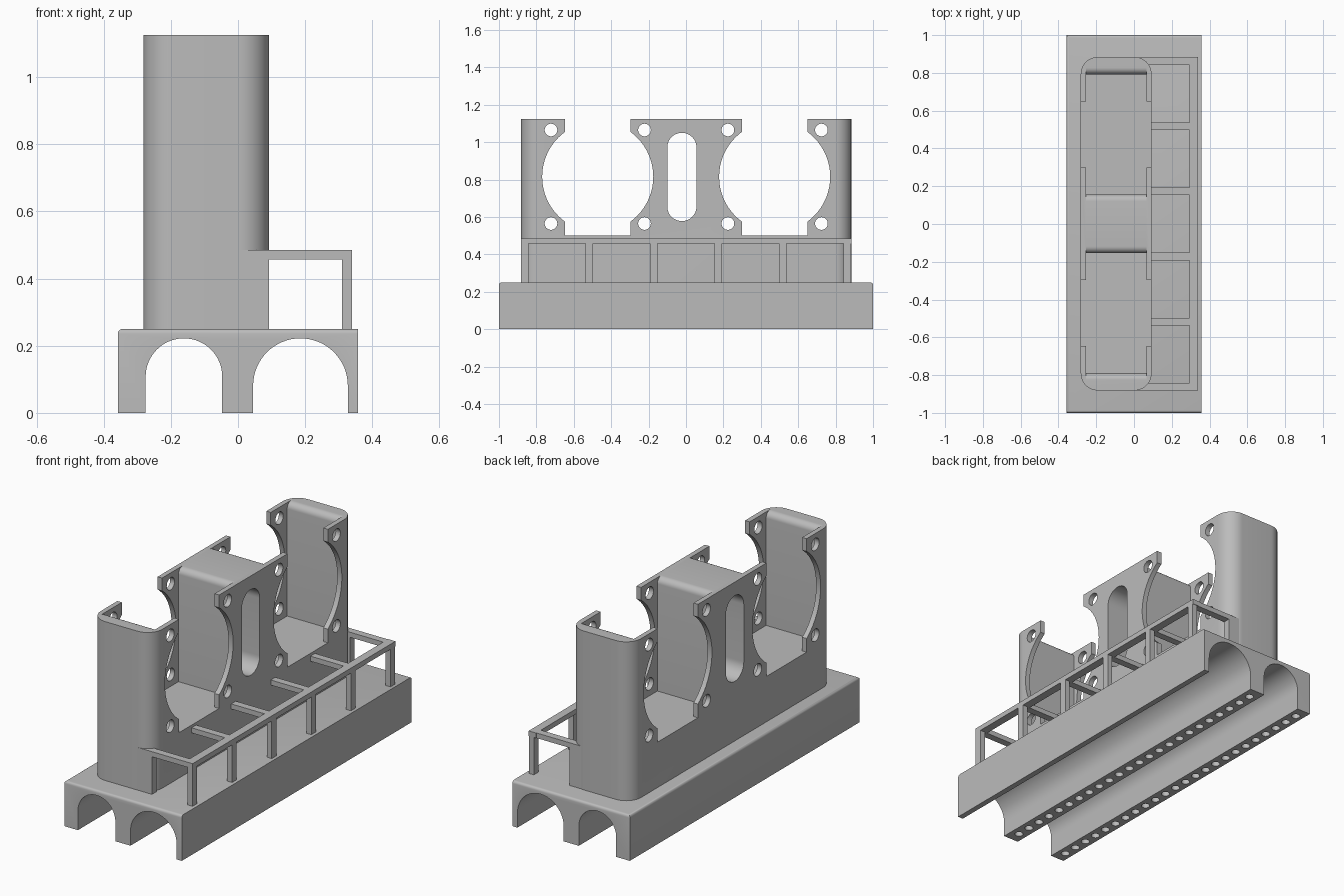
import bpy, bmesh, math

cube = bpy.data.objects.get("Cube")
if cube:
    bpy.data.objects.remove(cube, do_unlink=True)

grey = bpy.data.materials.new("plain grey")
grey.use_nodes = True
GREY = (0.5, 0.5, 0.5, 1)
grey.diffuse_color = GREY
grey.node_tree.nodes["Principled BSDF"].inputs["Base Color"].default_value = GREY


def finish(bm, name):
    bmesh.ops.recalc_face_normals(bm, faces=bm.faces)
    mesh = bpy.data.meshes.new(name)
    bm.to_mesh(mesh)
    bm.free()
    mesh.materials.append(grey)
    obj = bpy.data.objects.new(name, mesh)
    bpy.context.collection.objects.link(obj)
    return obj


def add_prism(bm, points, axis, lo, hi):
    """Extrude a 2D outline along an axis; the outline uses the other two axes in order."""
    def place(p, t):
        co = list(p)
        co.insert("xyz".index(axis), t)
        return co
    face = bm.faces.new([bm.verts.new(place(p, lo)) for p in points])
    top = bmesh.ops.extrude_face_region(bm, geom=[face])["geom"]
    for v in top:
        if isinstance(v, bmesh.types.BMVert):
            v.co["xyz".index(axis)] = hi


def prism(name, outlines, axis, lo, hi):
    bm = bmesh.new()
    for points in outlines:
        add_prism(bm, points, axis, lo, hi)
    return finish(bm, name)


def rect(a0, a1, b0, b1):
    return [(a0, b0), (a1, b0), (a1, b1), (a0, b1)]


def arc(cx, cy, r, start, end, n=24):
    angles = [math.radians(start + (end - start) * i / n) for i in range(n + 1)]
    return [(cx + r * math.cos(a), cy + r * math.sin(a)) for a in angles]


def circle(cx, cy, r, n=32):
    return arc(cx, cy, r, 0, 360, n)[:-1]


def cut(obj, cutter):
    mod = obj.modifiers.new(cutter.name, "BOOLEAN")
    mod.operation = "DIFFERENCE"
    mod.solver = "EXACT"
    mod.object = cutter
    bpy.context.view_layer.objects.active = obj
    bpy.ops.object.modifier_apply(modifier=mod.name)
    bpy.data.objects.remove(cutter, do_unlink=True)


def smooth(obj):
    bpy.ops.object.select_all(action="DESELECT")
    obj.select_set(True)
    bpy.context.view_layer.objects.active = obj
    bpy.ops.object.shade_smooth_by_angle(angle=math.radians(30))


# Base block, top edges rounded on all sides but the railing side
BASE_TOP, HALF_W = 0.25, 0.358
bm = bmesh.new()
add_prism(bm, rect(-HALF_W, HALF_W, -1, 1), "z", 0, BASE_TOP)
edges = [e for e in bm.edges
         if all(v.co.z > 0.2 for v in e.verts) and not all(v.co.x > 0 for v in e.verts)]
bmesh.ops.bevel(bm, geom=edges, offset=0.014, segments=4, profile=0.5, affect="EDGES")
base = finish(bm, "base")

# Two arched tunnels along the base
for left, right in ((-0.275, -0.047), (0.045, 0.327)):
    r = (right - left) / 2
    outline = [(left, -0.1), (right, -0.1)] + arc(left + r, 0.222 - r, r, 0, 180, 32)
    cut(base, prism("tunnel", [outline], "y", -1.1, 1.1))

# Rows of round sockets under the two wide feet
COUNT = 24
sockets = [circle(x, -0.935 + 1.87 * i / (COUNT - 1), 0.022, 20)
           for x in (-0.317, -0.001) for i in range(COUNT)]
cut(base, prism("sockets", sockets, "z", -0.05, 0.04))
smooth(base)

# Tower with rounded vertical corners
X0, X1, Y0, Y1, R, TOP, FLOOR = -0.282, 0.093, -0.881, 0.884, 0.09, 1.125, 0.5
corners = ((X1 - R, Y1 - R, 0), (X0 + R, Y1 - R, 90), (X0 + R, Y0 + R, 180), (X1 - R, Y0 + R, 270))
outline = [p for cx, cy, a in corners for p in arc(cx, cy, R, a, a + 90, 12)]
tower = prism("tower", [outline], "z", BASE_TOP, TOP)

# Two fan bays: pocket with flared mouth, side slots, round openings, screw holes
F = 0.035
for mid in (-0.472, 0.474):
    a, b = mid - 0.318, mid + 0.318
    pocket = [(a, FLOOR), (b, FLOOR)]
    pocket += arc(b + F, TOP - F, F, 180, 90, 8)
    pocket += [(b + F, TOP + 0.1), (a - F, TOP + 0.1)]
    pocket += arc(a - F, TOP - F, F, 90, 0, 8)
    cut(tower, prism("pocket", [pocket], "x", -0.255, 0.065))
    cut(tower, prism("side_slot", [rect(mid - 0.175, mid + 0.175, FLOOR, TOP + 0.1)], "x", -0.4, 0.2))
    cut(tower, prism("fan_opening", [circle(mid, 0.815, 0.297, 64)], "x", -0.4, 0.2))
    holes = [circle(mid + dy, 0.815 + dz, 0.034, 24) for dy in (-0.25, 0.25) for dz in (-0.25, 0.25)]
    cut(tower, prism("screw_holes", holes, "x", -0.4, 0.2))

# Long rounded window through the middle of the tower
SLOT_Y, SLOT_R = -0.022, 0.078
slot = arc(SLOT_Y, 1.05 - SLOT_R, SLOT_R, 0, 180) + arc(SLOT_Y, 0.578 + SLOT_R, SLOT_R, 180, 360)
cut(tower, prism("middle_window", [slot], "x", -0.4, 0.2))
smooth(tower)

# Railing: long rail, cross bars and posts
RAIL_LOW, RAIL_TOP, OUT = 0.457, 0.485, 0.34
bars = [(-0.861 + 0.3445 * i - 0.02, -0.861 + 0.3445 * i + 0.02) for i in range(6)]
prism("long_rail", [rect(0.295, OUT, Y0, Y1)], "z", RAIL_LOW, RAIL_TOP)
prism("cross_bars", [rect(0.07, 0.295, lo, hi) for lo, hi in bars], "z", RAIL_LOW, RAIL_TOP)
prism("posts", [rect(0.31, OUT, lo, hi) for lo, hi in bars], "z", BASE_TOP, RAIL_LOW)

# Square posts filling the tower's rounded corners under the railing
prism("corner_posts", [rect(0.0, X1, lo, hi) for lo, hi in (bars[0], bars[-1])], "z", BASE_TOP, RAIL_TOP)
